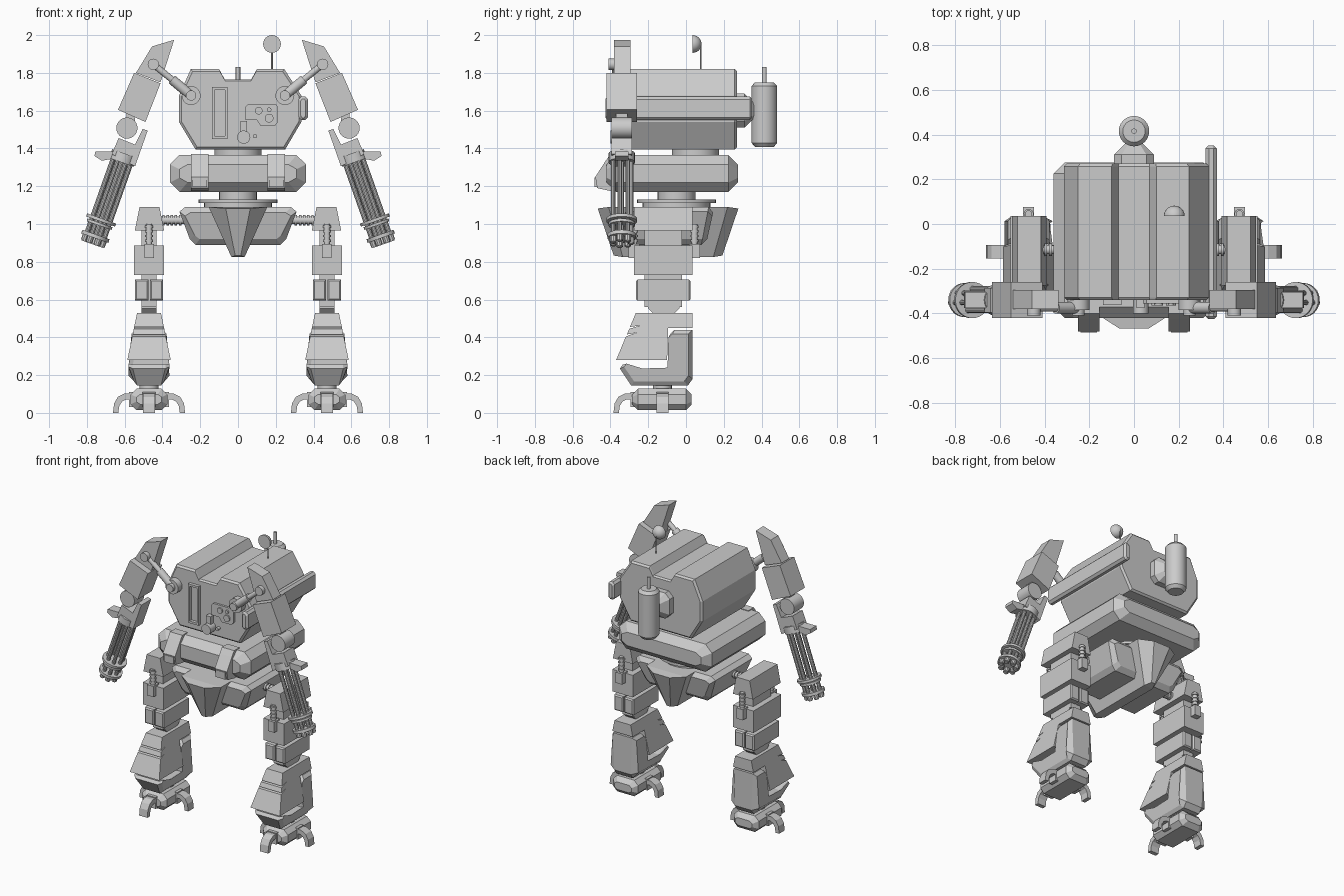
import bpy, bmesh, math
from mathutils import Vector, Matrix

if "Cube" in bpy.data.objects:
    bpy.data.objects.remove(bpy.data.objects["Cube"])

smooth = []


def finish(name, bm, mirror):
    bmesh.ops.recalc_face_normals(bm, faces=bm.faces)
    me = bpy.data.meshes.new(name)
    bm.to_mesh(me)
    bm.free()
    ob = bpy.data.objects.new(name, me)
    bpy.context.collection.objects.link(ob)
    if mirror:
        ob.modifiers.new("mirror", 'MIRROR')
    return ob


def prism(name, pts, axis, lo, hi, cham=0, inset=None, warp=None, mirror=False):
    """Extrude a 2D outline along an axis, with optional chamfered ends."""
    us, vs = [p[0] for p in pts], [p[1] for p in pts]
    cu, cv = (min(us) + max(us)) / 2, (min(vs) + max(vs)) / 2
    hu, hv = (max(us) - min(us)) / 2, (max(vs) - min(vs)) / 2
    iu, iv = inset or (cham, cham)
    small = (1 - iu / hu, 1 - iv / hv)
    rings = [(lo, (1, 1)), (hi, (1, 1))]
    if cham:
        rings = [(lo, small), (lo + cham, (1, 1)), (hi - cham, (1, 1)), (hi, small)]
    bm = bmesh.new()
    loops = []
    for w, (su, sv) in rings:
        loop = []
        for u, v in pts:
            a, b = cu + (u - cu) * su, cv + (v - cv) * sv
            co = {'x': (w, a, b), 'y': (a, w, b), 'z': (a, b, w)}[axis]
            loop.append(bm.verts.new(warp(*co) if warp else co))
        loops.append(loop)
    n = len(pts)
    for A, B in zip(loops, loops[1:]):
        for i in range(n):
            bm.faces.new((A[i], A[(i + 1) % n], B[(i + 1) % n], B[i]))
    bm.faces.new(loops[0])
    bm.faces.new(loops[-1])
    return finish(name, bm, mirror)


def box(name, x, y, z, cham=0, mirror=False, warp=None):
    pts = [(x[0], z[0]), (x[1], z[0]), (x[1], z[1]), (x[0], z[1])]
    return prism(name, pts, 'y', y[0], y[1], cham, warp=warp, mirror=mirror)


def octagon(x0, x1, z0, z1, c):
    return [(x0 + c, z0), (x1 - c, z0), (x1, z0 + c), (x1, z1 - c),
            (x1 - c, z1), (x0 + c, z1), (x0, z1 - c), (x0, z0 + c)]


def cyl(name, p0, p1, r, r2=None, n=20, mirror=False):
    p0, p1 = Vector(p0), Vector(p1)
    d = p1 - p0
    m = Matrix.Translation((p0 + p1) / 2) @ d.to_track_quat('Z', 'Y').to_matrix().to_4x4()
    bm = bmesh.new()
    bmesh.ops.create_cone(bm, cap_ends=True, segments=n, radius1=r,
                          radius2=r if r2 is None else r2, depth=d.length, matrix=m)
    ob = finish(name, bm, mirror)
    smooth.append(ob)
    return ob


# Hull
hull = [(-.25, 1.82), (-.10, 1.82), (-.07, 1.765), (.07, 1.765), (.10, 1.82), (.245, 1.82),
        (.335, 1.68), (.335, 1.54), (.25, 1.395), (-.225, 1.395), (-.312, 1.54), (-.312, 1.68)]
prism("hull", hull, 'y', -.34, .27, .012)
prism("side_plate", octagon(.32, .37, 1.55, 1.675, .015), 'y', -.425, .35, .012)

# Face details
for nm, x, z in (("slot_left", (-.138, -.125), (1.45, 1.725)), ("slot_right", (-.068, -.055), (1.45, 1.725)),
                 ("slot_top", (-.125, -.068), (1.71, 1.725)), ("slot_bottom", (-.125, -.068), (1.45, 1.465))):
    box(nm, x, (-.362, -.33), z)
panel = [(.04, 1.55), (.04, 1.62), (.055, 1.635), (.2, 1.635), (.213, 1.62),
         (.213, 1.54), (.195, 1.52), (.12, 1.52), (.10, 1.55)]
prism("sensor_panel", panel, 'y', -.355, -.33)
for x, z, r in ((.11, 1.6, .02), (.165, 1.56, .023), (.165, 1.605, .012), (.09, 1.465, .011)):
    cyl("sensor", (x, -.33, z), (x, -.365, z), r)
cyl("nozzle", (.03, -.33, 1.46), (.03, -.40, 1.46), .035)
box("nozzle_bracket", (.012, .048), (-.375, -.33), (1.46, 1.545))

# Rear tank
prism("tank_mount", octagon(-.09, .09, 1.51, 1.69, .035), 'y', .2, .37, .06)
cyl("tank", (0, .415, 1.43), (0, .415, 1.73), .068, n=24)
cyl("tank_bottom", (0, .415, 1.408), (0, .415, 1.43), .05, .068, n=24)
cyl("tank_top", (0, .415, 1.73), (0, .415, 1.75), .068, .05, n=24)
cyl("tank_valve", (0, .415, 1.75), (0, .415, 1.83), .012)

# Antenna with dish
cyl("antenna", (.18, .078, 1.8), (.18, .078, 1.96), .004, n=8)
bm = bmesh.new()
bmesh.ops.create_uvsphere(bm, u_segments=24, v_segments=12, radius=.047)
bmesh.ops.bisect_plane(bm, geom=bm.verts[:] + bm.edges[:] + bm.faces[:], plane_co=(0, 0, 0),
                       plane_no=(0, -1, 0), clear_outer=True)
bmesh.ops.holes_fill(bm, edges=bm.edges[:])
bmesh.ops.translate(bm, vec=(.18, .035, 1.953), verts=bm.verts)
smooth.append(finish("dish", bm, False))

# Waist
cyl("neck_disc", (0, .05, 1.36), (0, .05, 1.4), .125, n=32)
prism("waist", octagon(-.36, .36, 1.17, 1.365, .05), 'y', -.42, .275, .05)
strap = [(-.34, 1.37), (-.40, 1.37), (-.425, 1.335), (-.48, 1.25), (-.47, 1.19), (-.40, 1.175), (-.34, 1.175)]
prism("front_lamp", strap, 'x', .155, .25, mirror=True)
box("lamp_glass", (.165, .24), (-.485, -.46), (1.195, 1.245), mirror=True)
cyl("swivel_neck", (0, -.05, 1.13), (0, -.05, 1.18), .10, n=32)
cyl("swivel_ring", (0, -.05, 1.112), (0, -.05, 1.13), .21, n=32)
cyl("swivel_base", (0, -.05, 1.08), (0, -.05, 1.112), .18, n=32)

# Pelvis
pelvis = [(-.28, 1.09), (-.31, 1.065), (-.255, .92), (-.225, .89),
          (.225, .89), (.255, .92), (.31, 1.065), (.28, 1.09)]


def lean(x, y, z):
    k = 1 - .24 * (1.09 - z) / .265
    return x, -.095 + (y + .095) * k, z


prism("pelvis", pelvis, 'y', -.33, .15, .03, warp=lean)
keel = [(-.155, 1.09), (.155, 1.09), (.035, .825), (-.035, .825)]
prism("keel", keel, 'y', -.47, .28, .06, inset=(.09, .008), warp=lean)
cyl("hip_axle", (.28, -.115, 1.02), (.42, -.115, 1.02), .02, mirror=True)
for i in range(5):
    x = .30 + i * .022
    cyl("axle_rib", (x, -.115, 1.02), (x + .013, -.115, 1.02), .027, mirror=True)

# Legs
L = .471
prism("hip_block", [(L - .08, .965), (L + .075, .965), (L + .05, 1.09), (L - .055, 1.09)],
      'y', -.275, .035, mirror=True)
box("leg_core", (L - .04, L + .04), (-.22, -.02), (.56, .97), mirror=True)
box("thigh", (L - .08, L + .08), (-.275, .035), (.73, .885), mirror=True)
for x0, x1 in ((L - .075, L - .004), (L + .004, L + .075)):
    box("knee_block", (x0, x1), (-.265, .025), (.595, .705), .008, mirror=True)
for y in (-.275, .045):
    box("thigh_piston_base", (L - .025, L + .025), (y - .03, y + .03), (.82, .895), mirror=True)
    cyl("thigh_piston", (L, y, .88), (L, y, 1.0), .016, mirror=True)
    for i in range(4):
        cyl("piston_rib", (L, y, .905 + i * .025), (L, y, .917 + i * .025), .022, mirror=True)
prism("knee_joint", octagon(-.2, -.035, .525, .6, .028), 'x', L - .04, L + .04, mirror=True)
shin = [(-.265, .53), (.035, .53), (.035, .45), (-.095, .45), (-.1, .28), (-.37, .28),
        (-.318, .405), (-.26, .425), (-.313, .415), (-.301, .445), (-.24, .463), (-.297, .455)]
prism("shin", shin, 'x', -1, 1, mirror=True,
      warp=lambda x, y, z: (L + x * (.063 + .052 * (.53 - z) / .25), y, z))
calf = [(-.09, .23), (-.085, .415), (-.06, .44), (.035, .44), (.035, .18), (.01, .145),
        (-.29, .145), (-.35, .235), (-.335, .255), (-.24, .225)]
prism("calf", calf, 'x', L - .108, L + .108, .022, mirror=True,
      warp=lambda x, y, z: (L + (x - L) * (.74 if z < .19 else .86 if z > .38 else 1), y, z))
cyl("ankle", (L, -.125, .11), (L, -.125, .16), .05, mirror=True)

# Feet with three claws
prism("foot", octagon(L - .097, L + .097, .015, .128, .03), 'y', -.285, .03, .03, mirror=True)
claw = [(.07, .103), (.13, .103), (.165, .085), (.185, .05), (.191, 0), (.163, 0),
        (.157, .038), (.143, .06), (.12, .072), (.07, .072)]
for s in (1, -1):
    prism("side_claw", [(L + s * u, z) for u, z in claw], 'y', -.155, -.093, mirror=True)
prism("front_claw", [(-.193 - u, z) for u, z in claw], 'x', L - .032, L + .032, mirror=True)
box("front_claw_root", (L - .035, L + .035), (-.295, -.25), (.03, .11), mirror=True)
box("side_claw_root", (L - .105, L + .105), (-.155, -.093), (.03, .11), mirror=True)

# Shoulder links
cyl("shoulder_mount", (.248, -.33, 1.68), (.248, -.385, 1.68), .05, mirror=True)
cyl("shoulder_pivot", (.248, -.38, 1.68), (.248, -.41, 1.68), .027, mirror=True)
cyl("link_sleeve", (.26, -.375, 1.69), (.35, -.375, 1.765), .026, mirror=True)
cyl("link_rod", (.34, -.375, 1.757), (.448, -.375, 1.845), .017, mirror=True)
cyl("link_end", (.448, -.37, 1.845), (.448, -.41, 1.845), .03, mirror=True)

# Arms
prism("shoulder_fin", [(.338, 1.975), (.455, 1.94), (.54, 1.80), (.41, 1.75)],
      'y', -.38, -.295, mirror=True)
prism("upper_arm", [(.55, 1.80), (.41, 1.745), (.49, 1.54), (.635, 1.605)],
      'y', -.42, -.26, mirror=True)
cyl("elbow", (.588, -.395, 1.508), (.588, -.285, 1.508), .056, n=24, mirror=True)
box("elbow_link", (.545, .59), (-.37, -.31), (1.5, 1.6), mirror=True)
prism("forearm", [(.478, 1.495), (.505, 1.503), (.545, 1.42), (.632, 1.455), (.668, 1.37), (.545, 1.305)],
      'y', -.395, -.285, mirror=True)
prism("ammo_feed", [(.63, 1.385), (.755, 1.385), (.76, 1.36), (.72, 1.335), (.64, 1.35)],
      'y', -.375, -.305, mirror=True)

# Rotary guns
start = Vector((.61, -.34, 1.345))
axis = Vector((.147, 0, -.415)).normalized()
side = axis.cross(Vector((0, 1, 0)))


def gun_cyl(name, a, b, r, off=Vector((0, 0, 0)), n=20):
    cyl(name, start + axis * a + off, start + axis * b + off, r, n=n, mirror=True)


gun_cyl("gun_collar", -.03, .02, .07)
gun_cyl("gun_core", .0, .44, .012, n=10)
for i in range(7):
    t = math.tau * i / 7
    off = (Vector((0, 1, 0)) * math.cos(t) + side * math.sin(t)) * .05
    gun_cyl("gun_barrel", 0, .48, .0125, off, 10)
    gun_cyl("gun_muzzle", .445, .475, .018, off, 10)
gun_cyl("gun_ring_upper", .335, .352, .081, n=28)
gun_cyl("gun_ring_middle", .36, .375, .07, n=28)
gun_cyl("gun_ring_lower", .425, .445, .076, n=28)

# Smooth round parts, keeping hard edges
bpy.ops.object.select_all(action='DESELECT')
for ob in smooth:
    ob.select_set(True)
bpy.context.view_layer.objects.active = smooth[0]
bpy.ops.object.shade_smooth_by_angle(angle=math.radians(35))
